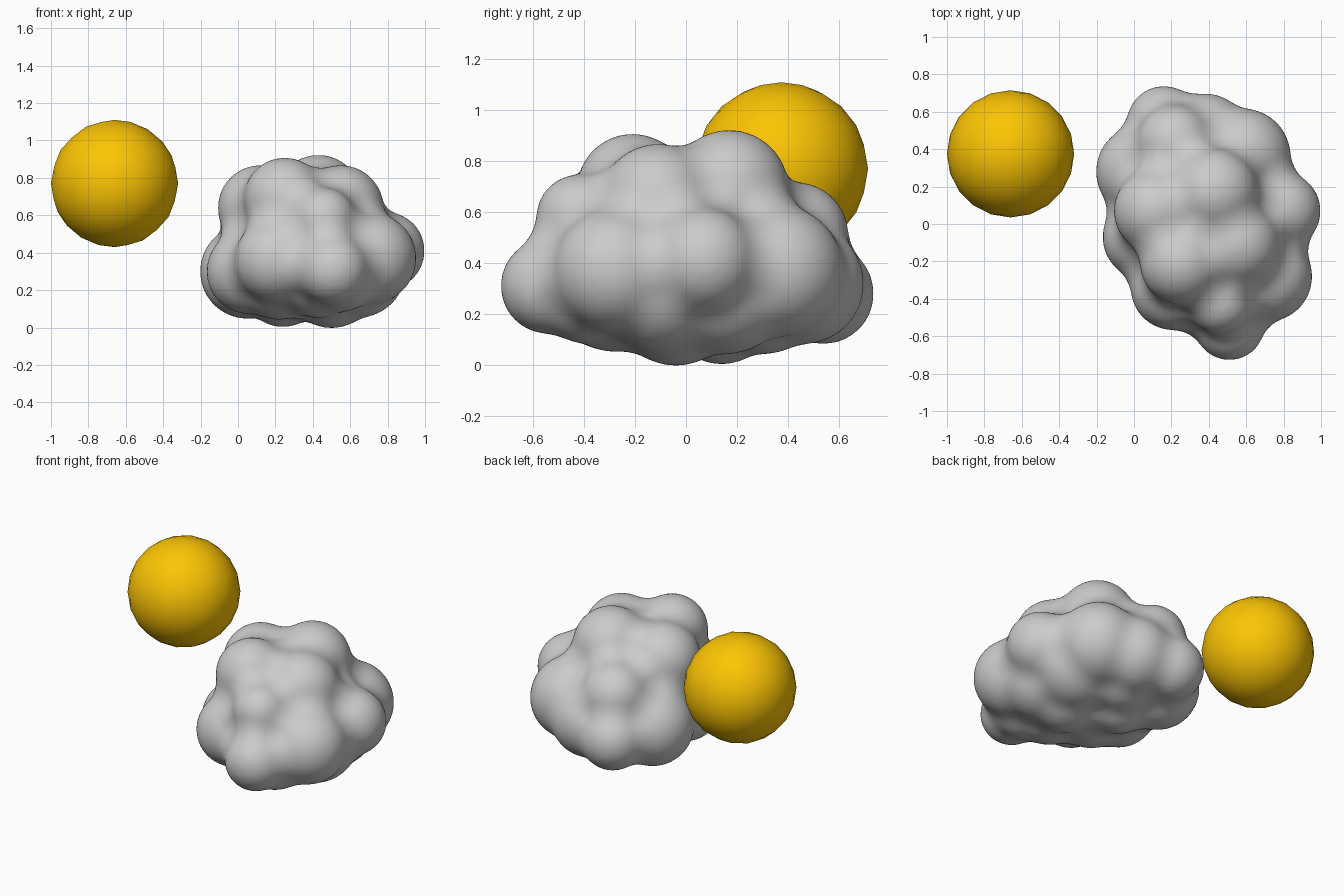
import bpy, bmesh
from mathutils import Matrix, Vector

if "Cube" in bpy.data.objects:
    bpy.data.objects.remove(bpy.data.objects["Cube"])

# Puffs of the cloud: centre x, y, z and radius
PUFFS = [
    # back
    (0.16, 0.54, 0.28, 0.19), (0.38, 0.46, 0.32, 0.23), (0.22, 0.43, 0.51, 0.20),
    # right side
    (0.58, 0.36, 0.37, 0.25), (0.79, 0.07, 0.41, 0.20), (0.71, -0.28, 0.37, 0.235),
    # front
    (0.51, -0.54, 0.31, 0.18), (0.46, -0.42, 0.58, 0.16), (0.21, -0.34, 0.36, 0.22),
    # left side
    (0.06, -0.07, 0.30, 0.22), (0.05, 0.28, 0.30, 0.245),
    # top
    (0.12, 0.07, 0.64, 0.22), (0.43, 0.17, 0.69, 0.225),
    (0.25, -0.21, 0.69, 0.21), (0.55, -0.11, 0.64, 0.22),
    # underside
    (0.50, -0.04, 0.25, 0.245), (0.24, 0.14, 0.21, 0.20), (0.43, -0.28, 0.32, 0.26),
    # filling between the underside and the side puffs
    (0.64, -0.10, 0.31, 0.25), (0.58, 0.15, 0.32, 0.27), (0.34, 0.30, 0.30, 0.25),
    (0.54, -0.38, 0.31, 0.22), (0.22, -0.14, 0.29, 0.24),
]
FILLET = 0.10  # the balls are grown by this, fused, then shrunk back


def mesh_object(name, bm):
    me = bpy.data.meshes.new(name)
    bm.to_mesh(me)
    bm.free()
    for p in me.polygons:
        p.use_smooth = True
    ob = bpy.data.objects.new(name, me)
    bpy.context.collection.objects.link(ob)
    return ob


def soften(ob, iterations):
    mod = ob.modifiers.new("soften", 'SMOOTH')
    mod.factor = 0.5
    mod.iterations = iterations


def fuse(ob):
    mod = ob.modifiers.new("fuse", 'REMESH')
    mod.mode = 'VOXEL'
    mod.voxel_size = 0.018
    mod.use_smooth_shade = True


# Cloud: overlapping balls fused with rounded valleys
bm = bmesh.new()
for x, y, z, r in PUFFS:
    bmesh.ops.create_icosphere(bm, subdivisions=4, radius=r + FILLET + 0.01,
                               matrix=Matrix.Translation((x, y, z)))
cloud = mesh_object("cloud", bm)
fuse(cloud)
soften(cloud, 6)
shrink = cloud.modifiers.new("shrink", 'DISPLACE')
shrink.direction = 'NORMAL'
shrink.mid_level = 0
shrink.strength = -FILLET
soften(cloud, 4)
fuse(cloud)
soften(cloud, 8)

# Sun: low-poly ball behind and beside the cloud
bm = bmesh.new()
bmesh.ops.create_icosphere(bm, subdivisions=3, radius=0.34)
sun = mesh_object("sun", bm)
sun.location = Vector((-0.66, 0.375, 0.77))
yellow = bpy.data.materials.new("sun_yellow")
yellow.diffuse_color = (0.98, 0.56, 0.001, 1)
yellow.use_nodes = True
yellow.node_tree.nodes["Principled BSDF"].inputs["Base Color"].default_value = yellow.diffuse_color
sun.data.materials.append(yellow)
